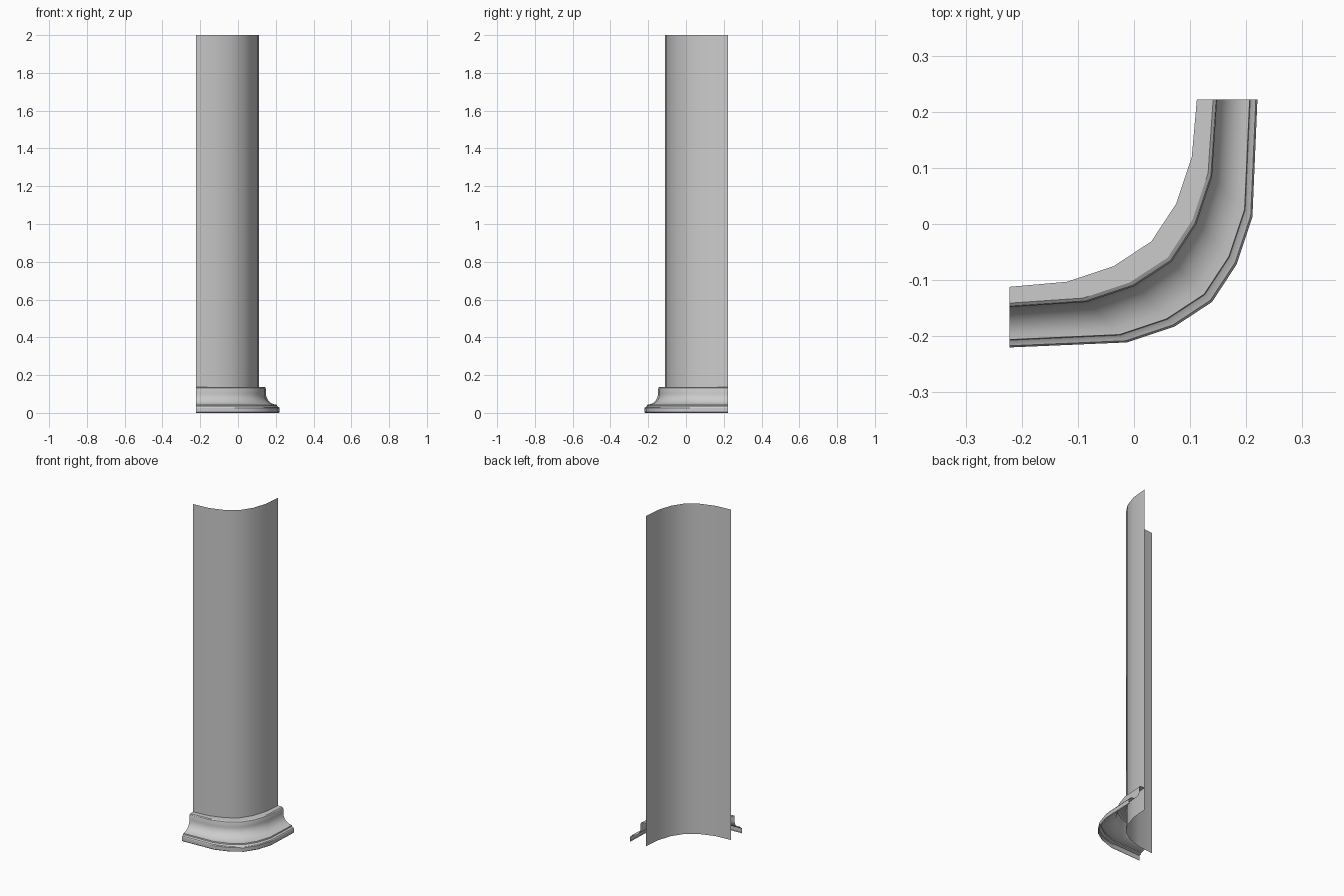
import bpy
import math

cube = bpy.data.objects.get("Cube")
if cube:
    bpy.data.objects.remove(cube)

# One plain grey for the whole model
grey = bpy.data.materials.new("plain grey")
grey.use_nodes = True
colour = (0.6, 0.6, 0.6, 1)
grey.diffuse_color = colour
grey.node_tree.nodes["Principled BSDF"].inputs["Base Color"].default_value = colour

# Half of the corner path, mirrored across the diagonal x = -y
half = [(-0.222, -0.112), (-0.12, -0.103), (-0.036, -0.075)]
path = half + [(0.031, -0.031)] + [(-y, -x) for x, y in reversed(half)]


def sweep(name, profile):
    """Slide the path diagonally for each (offset, height); keep the ends in plane."""
    verts, faces = [], []
    n, last = len(path), len(path) - 1
    for d, z in profile:
        for i, (x, y) in enumerate(path):
            verts.append((x + (d if i > 0 else 0), y - (d if i < last else 0), z))
    for j in range(len(profile) - 1):
        for i in range(last):
            a = j * n + i
            faces.append((a, a + 1, a + n + 1, a + n))
    mesh = bpy.data.meshes.new(name)
    mesh.from_pydata(verts, [], faces)
    mesh.materials.append(grey)
    obj = bpy.data.objects.new(name, mesh)
    bpy.context.collection.objects.link(obj)
    bpy.ops.object.select_all(action='DESELECT')
    obj.select_set(True)
    bpy.context.view_layer.objects.active = obj
    bpy.ops.object.shade_smooth_by_angle(angle=math.radians(30))
    return obj


# Curved wall sheet
sweep("curved_wall", [(0, 0), (0, 2)])

# Skirting: foot, stepped lip, concave cove, rounded top and flat ledge
cove = []
for k in range(9):
    t = math.radians(90 * k / 8)
    cove.append((0.094 - 0.058 * math.sin(t), 0.103 - 0.06 * math.cos(t)))
foot = [(0.105, 0), (0.108, 0.004), (0.108, 0.026), (0.105, 0.031),
        (0.099, 0.033), (0.095, 0.036)]
top = [(0.036, 0.127), (0.034, 0.133), (0.029, 0.137), (0, 0.137)]
sweep("skirting_board", foot + cove + top)
